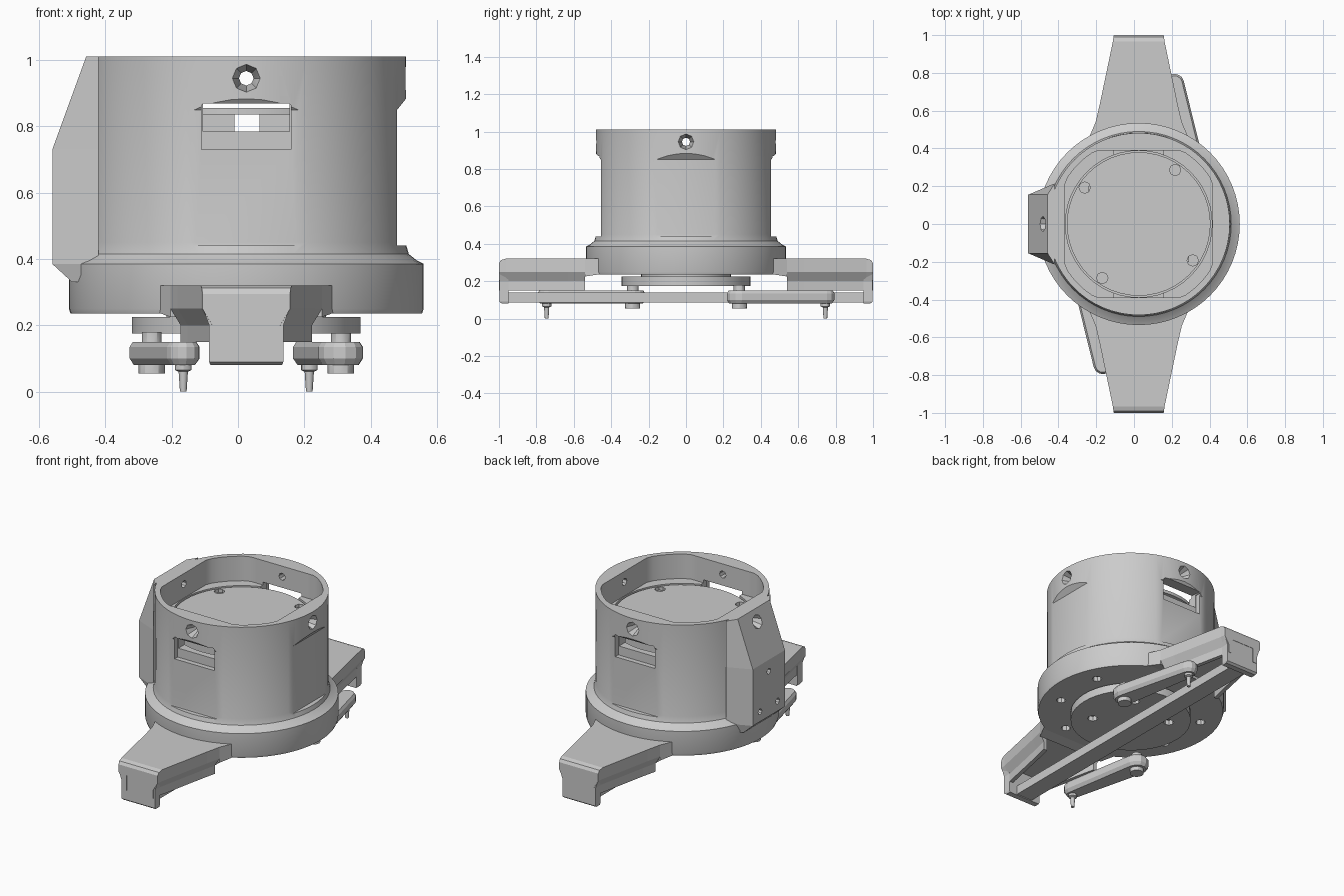
import bpy, bmesh, math
from mathutils import Matrix, Vector

if "Cube" in bpy.data.objects:
    bpy.data.objects.remove(bpy.data.objects["Cube"])

CX = 0.025  # x of the main axis


def loft(name, rings):
    """Solid skinned through equal-length point rings, capped at both ends."""
    bm = bmesh.new()
    vs = [[bm.verts.new(p) for p in r] for r in rings]
    n = len(rings[0])
    for a, b in zip(vs, vs[1:]):
        for i in range(n):
            bm.faces.new((a[i], a[(i + 1) % n], b[(i + 1) % n], b[i]))
    bm.faces.new(vs[0])
    bm.faces.new(vs[-1])
    bmesh.ops.recalc_face_normals(bm, faces=bm.faces)
    me = bpy.data.meshes.new(name)
    bm.to_mesh(me)
    bm.free()
    ob = bpy.data.objects.new(name, me)
    bpy.context.collection.objects.link(ob)
    return ob


def circle(r, z, x=CX, y=0, n=48):
    return [(x + r * math.cos(2 * math.pi * i / n), y + r * math.sin(2 * math.pi * i / n), z) for i in range(n)]


def lathe(name, prof, x=CX, y=0, n=48):
    return loft(name, [circle(r, z, x, y, n) for r, z in prof])


def box(name, x0, x1, y0, y1, z0, z1):
    return loft(name, [[(x0, y0, z), (x1, y0, z), (x1, y1, z), (x0, y1, z)] for z in (z0, z1)])


def radial(ob, angle):
    """Turn an object modelled along local coordinates onto the main axis."""
    ob.data.transform(Matrix.Translation((CX, 0, 0)) @ Matrix.Rotation(angle, 4, 'Z'))
    return ob


def cut(target, cutters):
    for c in cutters:
        c.hide_render = True
        m = target.modifiers.new("cut", 'BOOLEAN')
        m.operation, m.solver, m.object = 'DIFFERENCE', 'EXACT', c
    dg = bpy.context.evaluated_depsgraph_get()
    me = bpy.data.meshes.new_from_object(target.evaluated_get(dg))
    target.modifiers.clear()
    target.data = me
    for c in cutters:
        bpy.data.objects.remove(c)


def screw_hole(angle, far=0.48):
    """Countersunk radial hole near the rim."""
    ring = lambda d, r: [(d, r * math.cos(k * math.pi / 4), 0.945 + r * math.sin(k * math.pi / 4)) for k in range(8)]
    return radial(loft("hole", [ring(0.3, 0.022), ring(far - 0.05, 0.022), ring(far, 0.042), ring(far + 0.1, 0.042)]), angle)


def smooth(ob):
    bpy.ops.object.select_all(action='DESELECT')
    ob.select_set(True)
    bpy.context.view_layer.objects.active = ob
    bpy.ops.object.shade_smooth_by_angle(angle=math.radians(30))


# housing: flange, sloped collar and drum
housing = lathe("housing", [(0.53, 0.235), (0.535, 0.25), (0.535, 0.385), (0.515, 0.395),
                            (0.49, 0.415), (0.48, 0.45), (0.482, 1.01)], n=64)
cutters = []

# cavity: clipped round opening above, round well below
clip = lambda v: max(-0.39, min(0.39, v))
cutters.append(loft("opening", [[(CX + clip(0.45 * math.cos(math.pi * i / 32)),
                                  clip(0.45 * math.sin(math.pi * i / 32)), z)
                                 for i in range(64)] for z in (0.86, 1.1)]))
cutters.append(lathe("well", [(0.388, 0.28), (0.388, 0.9)]))

# flats on three sides, below the thicker rim
flat = [(0.455, 0.44), (0.455, 0.85), (0.495, 0.9), (0.6, 0.9), (0.6, 0.44)]
for a in (0, 90, -90):
    cutters.append(radial(loft("flat", [[(d, y, z) for d, z in flat] for y in (-0.3, 0.3)]), math.radians(a)))

# front and back windows with a recessed sill
for a in (90, -90):
    cutters.append(radial(loft("recess", [[(0.425, y, 0.73), (0.6, y, 0.73), (0.6, y, 0.865), (0.425, y, 0.865)]
                                          for y in (-0.135, 0.135)]), math.radians(a)))
    cutters.append(radial(loft("window", [[(0.33, y, 0.785), (0.5, y, 0.785), (0.5, y, 0.865), (0.33, y, 0.885)]
                                          for y in (-0.13, 0.13)]), math.radians(a)))

for a in (0, 90, -90, 180):
    cutters.append(screw_hole(math.radians(a)))

# mounting holes under the flange
for k in range(8):
    t = math.radians(22.5 + 45 * k)
    cutters.append(lathe("hole", [(0.028, 0.2), (0.028, 0.265)], CX + 0.42 * math.cos(t), 0.42 * math.sin(t), 8))
cut(housing, cutters)
smooth(housing)

# cable bulge on the left side
bulge = loft("side_bulge", [
    [(x, h * s, z) for s, h, x in ((-1, 0.215, -0.42), (-1, 0.155, xo), (1, 0.155, xo), (1, 0.215, -0.42))]
    for z, xo in ((0.33, -0.5), (0.385, -0.56), (0.73, -0.56), (1.01, -0.458))])
pits = [screw_hole(math.pi, 0.51)]
for y, z in ((0, 0.66), (0.085, 0.445), (-0.085, 0.445)):
    pits.append(loft("pit", [[(x, y + 0.018 * math.cos(k * math.pi / 4), z + 0.018 * math.sin(k * math.pi / 4))
                              for k in range(8)] for x in (-0.6, -0.52)]))
cut(bulge, pits)

# inner floor plate and the blocks below it
plate = lathe("floor_plate", [(0.38, 0.835), (0.38, 0.855)])
disc = lathe("lower_disc", [(0.345, 0.175), (0.345, 0.225)])
for ob, r, z0, z1 in ((plate, 0.345, 0.8, 0.9), (disc, 0.22, 0.15, 0.205)):
    cut(ob, [lathe("hole", [(0.03, z0), (0.03, z1)], CX + r * math.cos(t), r * math.sin(t), 8)
             for t in (math.radians(56 + 90 * k) for k in range(4))])
    smooth(ob)
box("inner_block_left", -0.24, -0.01, -0.2, 0.2, 0.28, 0.836)
box("inner_block_right", 0.065, 0.29, -0.2, 0.2, 0.28, 0.836)
smooth(lathe("disc_neck", [(0.24, 0.22), (0.24, 0.24)]))

# parts repeated by a half turn: arms, end feet, links and pins
for side, s in (("front", -1), ("back", 1)):
    P = lambda x, y, z: (CX + s * x, s * y, z)

    # solid arm root
    loft(side + "_arm_root", [[P(-h, y, 0.32), P(h, y, 0.32), P(h, y, b), P(-h, y, b)]
                              for y, h, b in ((0.42, 0.29, 0.237), (0.46, 0.262, 0.237), (0.54, 0.228, 0.225))])

    # channel-shaped arm
    rings = []
    for y, h, top in ((0.54, 0.228, 0.32), (0.63, 0.207, 0.32), (0.965, 0.137, 0.32), (0.99, 0.134, 0.312), (1.0, 0.132, 0.295)):
        half = [(h, top), (h, 0.25), (h - 0.03, 0.2), (h - 0.03, 0.15), (h - 0.055, 0.15), (h - 0.055, 0.24)]
        rings.append([P(x, y, z) for x, z in half] + [P(-x, y, z) for x, z in reversed(half)])
    loft(side + "_arm", rings)

    # end foot
    loft(side + "_foot", [[P(-h, 0.95, z), P(h, 0.95, z), P(h, y, z), P(-h, y, z)]
                          for z, h, y in ((0.08, 0.108, 0.985), (0.09, 0.112, 0.998), (0.2, 0.112, 0.998), (0.25, 0.13, 0.998))])

    # swinging link: hull around pivot and tip
    a, b = Vector((0.285, 0.285)), Vector((0.19, 0.745))
    d = math.atan2(b.y - a.y, b.x - a.x)
    def outline(ra, rb, z):
        pts = []
        for c, r, start in ((a, ra, d + math.pi / 2), (b, rb, d - math.pi / 2)):
            for k in range(7):
                t = start + math.pi * k / 6
                pts.append(P(c.x + r * math.cos(t), c.y + r * math.sin(t), z))
        return pts
    loft(side + "_link", [outline(0.055, 0.036, 0.08), outline(0.068, 0.05, 0.1),
                          outline(0.068, 0.05, 0.135), outline(0.058, 0.04, 0.15)])
    smooth(lathe(side + "_pivot", [(0.04, 0.055), (0.04, 0.1), (0.03, 0.14), (0.03, 0.18)], CX + s * a.x, s * a.y, 12))
    smooth(lathe(side + "_tip_pin", [(0.01, 0), (0.014, 0.06), (0.025, 0.065), (0.025, 0.1)], CX + s * b.x, s * b.y, 12))

# long rail under the whole tool
box("bottom_rail", CX - 0.055, CX + 0.055, -0.97, 0.97, 0.085, 0.14)
